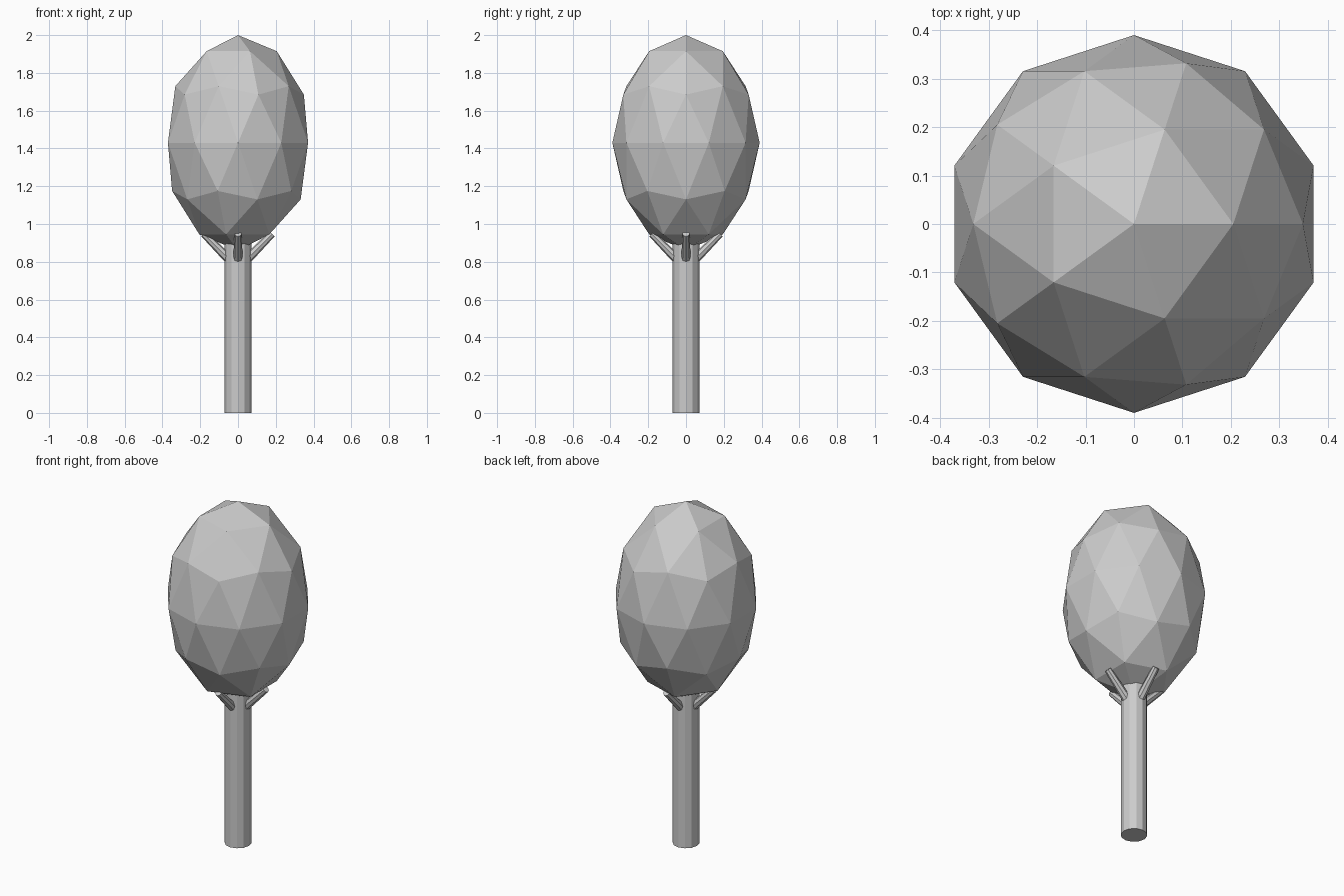
import bpy
from math import cos, sin, pi
from mathutils import Vector

if "Cube" in bpy.data.objects:
    bpy.data.objects.remove(bpy.data.objects["Cube"])

# Trunk: straight 12-sided post running slightly into the crown
bpy.ops.mesh.primitive_cylinder_add(vertices=12, radius=0.071, depth=0.92,
                                    location=(0, 0, 0.46))
bpy.context.object.name = "trunk"

# Crown: low-poly egg-shaped foliage
bpy.ops.mesh.primitive_ico_sphere_add(subdivisions=2, radius=1, location=(0, 0, 1.43))
crown = bpy.context.object
crown.name = "crown"
crown.scale = (0.39, 0.39, 0.57)
bpy.ops.object.transform_apply(location=False, rotation=False, scale=True)


# Branches: tapered rods leaning outwards under the crown
def branch(name, angle):
    out = Vector((cos(angle), sin(angle), 0))
    start = out * 0.03 + Vector((0, 0, 0.795))
    end = out * 0.181 + Vector((0, 0, 0.948))
    axis = end - start
    bpy.ops.mesh.primitive_cone_add(vertices=8, radius1=0.026, radius2=0.019,
                                    depth=axis.length, location=(start + end) / 2,
                                    rotation=axis.to_track_quat('Z', 'Y').to_euler())
    bpy.context.object.name = name


for i, side in enumerate(("right", "back", "left", "front")):
    branch(side + "_branch", i * pi / 2)
